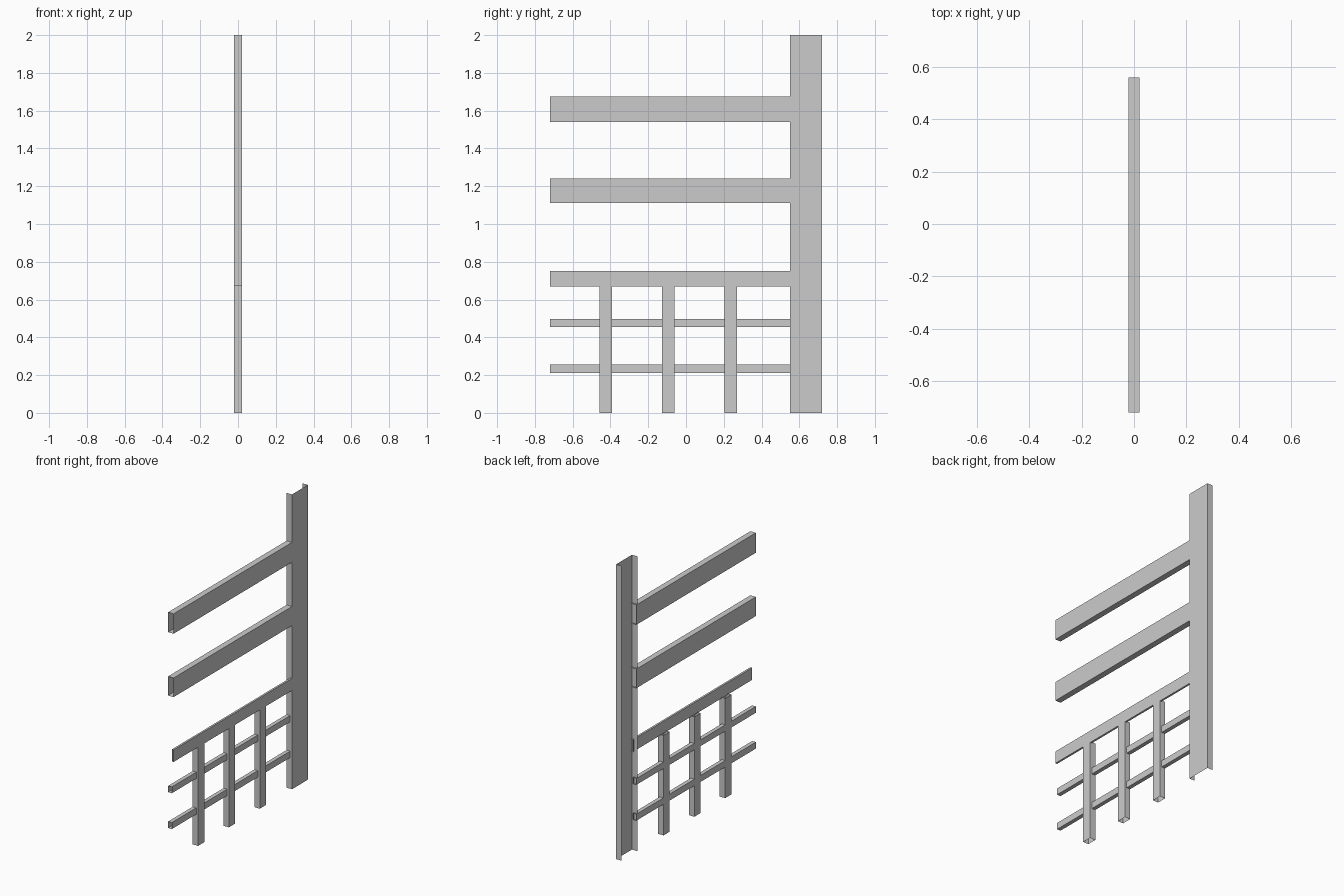
import bpy

if "Cube" in bpy.data.objects:
    bpy.data.objects.remove(bpy.data.objects["Cube"])

W = 0.0205  # half thickness of the frame


def sweep(name, profile, place, a, b, closed=True):
    """Thin open-ended sheet: a profile carried from a to b along one axis."""
    n = len(profile)
    verts = [place(p, q, t) for t in (a, b) for p, q in profile]
    faces = [(i, (i + 1) % n, n + (i + 1) % n, n + i)
             for i in range(n if closed else n - 1)]
    mesh = bpy.data.meshes.new(name)
    mesh.from_pydata(verts, [], faces)
    mesh.update()
    obj = bpy.data.objects.new(name, mesh)
    bpy.context.collection.objects.link(obj)
    return obj


def rect(p0, p1, q0, q1):
    return [(p0, q0), (p1, q0), (p1, q1), (p0, q1)]


def along_y(p, q, t):
    return (p, t, q)


def along_z(p, q, t):
    return (p, q, t)


# Tall post: channel open toward -x
sweep("post_channel", [(-W, 0.55), (W, 0.55), (W, 0.72), (-W, 0.72)],
      along_z, 0, 2, closed=False)

# Horizontal tubes, ends poking slightly through the post flange
rails = [
    ("upper_rail", -W, W, 1.54, 1.675),
    ("middle_rail", -W, W, 1.11, 1.24),
    ("panel_top_rail", 0.007, W, 0.67, 0.752),
    ("panel_slat_upper", -W, 0.007, 0.454, 0.497),
    ("panel_slat_lower", -W, 0.007, 0.211, 0.255),
]
for name, x0, x1, z0, z1 in rails:
    sweep(name, rect(x0, x1, z0, z1)[::-1], along_y, -0.72, 0.56)

# Short uprights of the lower panel
for i, y in enumerate((-0.424, -0.094, 0.237)):
    sweep(f"panel_upright_{i + 1}", rect(-W, W, y - 0.033, y + 0.033),
          along_z, 0, 0.678)
